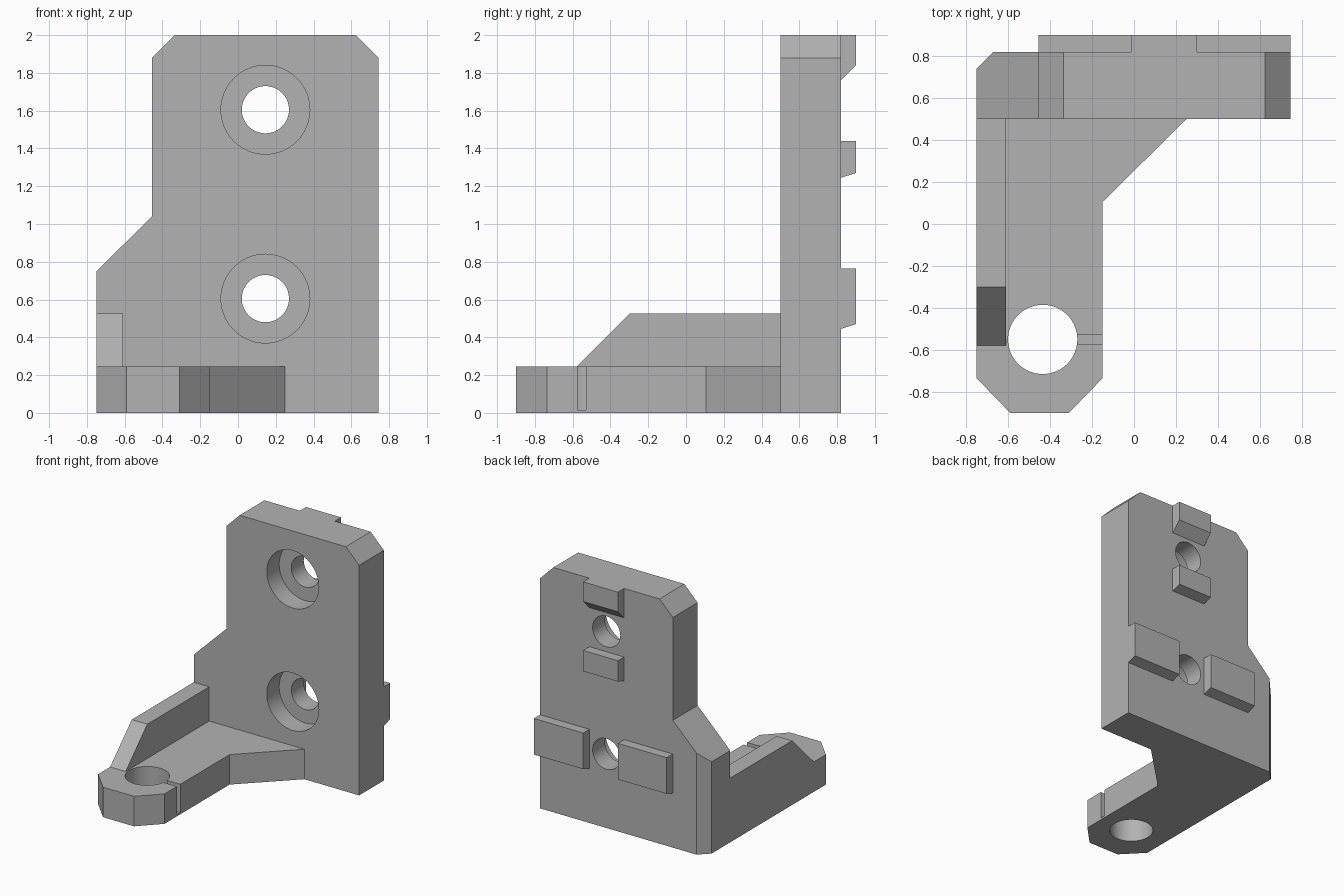
import bpy, bmesh, math
from mathutils import Vector

cube = bpy.data.objects.get("Cube")
if cube:
    bpy.data.objects.remove(cube, do_unlink=True)

grey = bpy.data.materials.new("plain grey")
grey.use_nodes = True
colour = (0.45, 0.45, 0.45, 1)
grey.diffuse_color = colour
grey.node_tree.nodes["Principled BSDF"].inputs["Base Color"].default_value = colour


def prism(name, axis, outline, lo, hi):
    """Extrude a 2D outline along an axis: x takes (y,z), y takes (x,z), z takes (x,y)."""
    def place(a, b, c):
        return Vector({"x": (c, a, b), "y": (a, c, b), "z": (a, b, c)}[axis])
    bm = bmesh.new()
    face = bm.faces.new([bm.verts.new(place(a, b, lo)) for a, b in outline])
    out = bmesh.ops.extrude_face_region(bm, geom=[face])
    moved = [g for g in out["geom"] if isinstance(g, bmesh.types.BMVert)]
    bmesh.ops.translate(bm, verts=moved, vec=place(0, 0, hi - lo))
    bmesh.ops.recalc_face_normals(bm, faces=bm.faces)
    mesh = bpy.data.meshes.new(name)
    bm.to_mesh(mesh)
    bm.free()
    mesh.materials.append(grey)
    obj = bpy.data.objects.new(name, mesh)
    bpy.context.collection.objects.link(obj)
    return obj


def rect(a0, a1, b0, b1):
    return [(a0, b0), (a1, b0), (a1, b1), (a0, b1)]


def circle(a, b, r, n=64):
    return [(a + r * math.cos(math.tau * i / n), b + r * math.sin(math.tau * i / n))
            for i in range(n)]


def combine(target, other, operation):
    """Apply a boolean to the target and discard the other solid."""
    mod = target.modifiers.new("combine", "BOOLEAN")
    mod.operation, mod.solver, mod.object = operation, "EXACT", other
    bpy.context.view_layer.objects.active = target
    bpy.ops.object.modifier_apply(modifier=mod.name)
    bpy.data.objects.remove(other, do_unlink=True)


FRONT, BACK, PAD = 0.5, 0.82, 0.9

# Upright plate with chamfered corners
bracket = prism("bracket", "y", [
    (-0.75, 0), (0.745, 0), (0.745, 1.88), (0.625, 2), (-0.335, 2),
    (-0.455, 1.88), (-0.455, 1.04), (-0.75, 0.75)], FRONT, BACK)

# Bevelled rear edge of the wide foot
corner = prism("corner_cut", "z", [(-0.8, 0.69), (-0.62, 0.87), (-0.8, 0.87)], -0.1, 1.2)
combine(bracket, corner, "DIFFERENCE")

# Counterbored screw holes
for z in (0.605, 1.605):
    combine(bracket, prism("bore", "y", circle(0.145, z, 0.235), 0.4, 0.66), "DIFFERENCE")
    combine(bracket, prism("hole", "y", circle(0.145, z, 0.125), 0.4, 1), "DIFFERENCE")

# Horizontal arm with round socket and narrow slot
arm = prism("arm", "z", [
    (-0.75, FRONT), (0.25, FRONT), (-0.15, 0.105), (-0.15, -0.735),
    (-0.31, -0.9), (-0.59, -0.9), (-0.75, -0.735)], 0, 0.245)
combine(arm, prism("socket", "z", circle(-0.435, -0.55, 0.165), -0.1, 0.4), "DIFFERENCE")
combine(arm, prism("slot", "z", rect(-0.35, -0.1, -0.575, -0.53), 0.015, 0.4), "DIFFERENCE")
combine(bracket, arm, "UNION")

# Side rib with sloping front
rib = prism("rib", "x", [(FRONT, 0.245), (FRONT, 0.525), (-0.3, 0.525), (-0.58, 0.245)],
            -0.75, -0.61)
combine(bracket, rib, "UNION")

# Locating pads on the back, each with a sloping underside
for x0, x1, top, outer, inner in (
        (-0.015, 0.3, 2, 1.84, 1.76), (-0.015, 0.3, 1.44, 1.27, 1.245),
        (-0.455, -0.015, 0.765, 0.47, 0.445), (0.3, 0.745, 0.765, 0.47, 0.445)):
    pad = prism("pad", "x", [(BACK, inner), (PAD, outer), (PAD, top), (BACK, top)], x0, x1)
    combine(bracket, pad, "UNION")

# Merge coplanar faces and smooth only the round walls
bm = bmesh.new()
bm.from_mesh(bracket.data)
bmesh.ops.remove_doubles(bm, verts=bm.verts, dist=0.0001)
bmesh.ops.dissolve_limit(bm, angle_limit=math.radians(1), verts=bm.verts, edges=bm.edges)
bm.to_mesh(bracket.data)
bm.free()
bpy.ops.object.select_all(action="DESELECT")
bracket.select_set(True)
bpy.context.view_layer.objects.active = bracket
bpy.ops.object.shade_smooth_by_angle(angle=math.radians(30))
